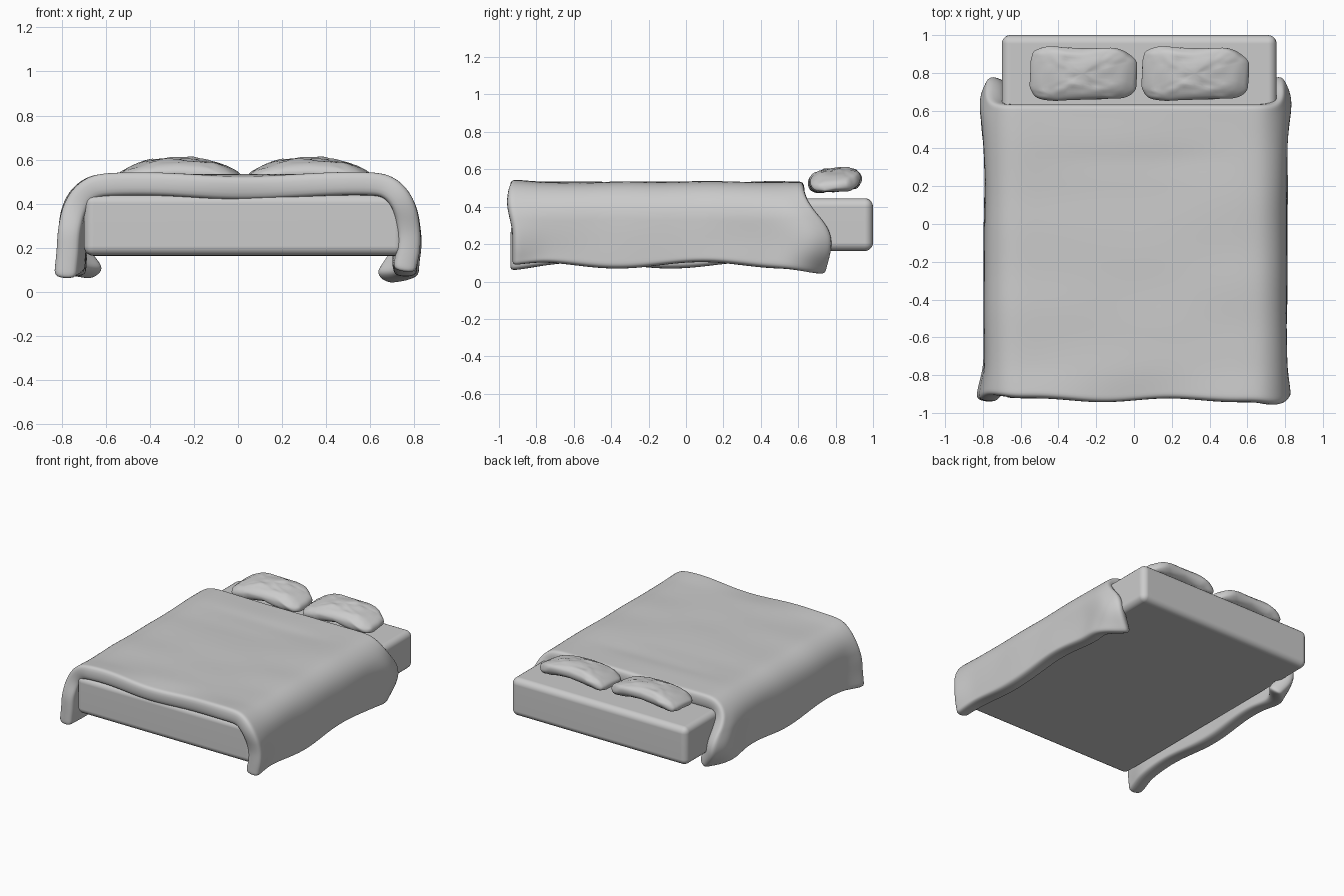
import bpy, bmesh, math
from mathutils import Vector, noise

if "Cube" in bpy.data.objects:
    bpy.data.objects.remove(bpy.data.objects["Cube"])


def smooth(a, b, t):
    t = max(0.0, min(1.0, (t - a) / (b - a)))
    return t * t * (3 - 2 * t)


def make_object(name, bm):
    bmesh.ops.recalc_face_normals(bm, faces=bm.faces)
    mesh = bpy.data.meshes.new(name)
    bm.to_mesh(mesh)
    bm.free()
    for p in mesh.polygons:
        p.use_smooth = True
    ob = bpy.data.objects.new(name, mesh)
    bpy.context.collection.objects.link(ob)
    return ob


# Mattress: a rounded slab
def mattress(x0, x1, y0, y1, z0, z1):
    bm = bmesh.new()
    bmesh.ops.create_cube(bm, size=1)
    for v in bm.verts:
        v.co = ((x0 + x1) / 2 + v.co.x * (x1 - x0),
                (y0 + y1) / 2 + v.co.y * (y1 - y0),
                (z0 + z1) / 2 + v.co.z * (z1 - z0))
    ob = make_object("mattress", bm)
    bev = ob.modifiers.new("rounding", 'BEVEL')
    bev.width = 0.045
    bev.segments = 5
    ob.modifiers.new("normals", 'WEIGHTED_NORMAL')


# Blanket: a draped U profile swept along the bed, then thickened
def blanket():
    half = [(0.75, z) for z in (0.085, 0.12, 0.17, 0.22, 0.27, 0.32)]
    for i in range(5):
        a = math.radians(22.5 * i)
        half.append((0.62 + 0.13 * math.cos(a), 0.35 + 0.13 * math.sin(a)))
    half += [(0.5, 0.48), (0.37, 0.48), (0.24, 0.48), (0.12, 0.48)]
    profile = [(-x, z) for x, z in half] + [(0, 0.48)] + half[::-1]
    steps = [0, 0.025, 0.06] + [0.06 + 0.88 * i / 22 for i in range(1, 22)] + [0.94, 0.975, 1]
    bm = bmesh.new()
    rows = []
    for t in steps:
        row = []
        front, back = 1 - smooth(0, 0.12, t), smooth(0.88, 1, t)
        for x, z in profile:
            side = 1 if x > 0 else -1
            drop = smooth(0.47, 0.22, z)
            low = smooth(0.2, 0.08, z)
            edge = smooth(0.6, 0.75, abs(x))
            y0 = -0.935 - 0.03 * edge * front * side * smooth(0.25, 0.42, z) + 0.012 * math.sin(9 * x)
            y1 = 0.635 + 0.135 * drop - 0.04 * low
            y = y0 + (y1 - y0) * t
            # side flaps bulge at both ends and tuck under at the head
            px, pz = x + 0.008, z
            px += side * drop * (0.025 * front + 0.025 * smooth(0.8, 0.95, t) - 0.05 * smooth(0.95, 1, t))
            px -= side * low * (0.09 * back + (0.02 * front if side > 0 else -0.015 * front))
            px += side * edge * 0.012 * noise.noise(Vector((side * 5, y * 2.5, z * 4)))
            pz += low * (0.018 * math.sin(7 * y + side) - 0.03 * back * (side > 0) - 0.01 * front)
            # soft creases on top
            pz += 0.008 * noise.noise(Vector((x * 2, y * 3.5, 1.7))) * (1 - drop)
            pz -= 0.006 * math.exp(-(((y - 0.34) / 0.06) ** 2)) * smooth(0.65, 0.2, abs(x))
            pz += 0.012 * front * (1 - drop) * math.cos(6 * x + 3)
            row.append(bm.verts.new((px, y, pz)))
        rows.append(row)
    for a, b in zip(rows, rows[1:]):
        for i in range(len(profile) - 1):
            bm.faces.new((a[i], a[i + 1], b[i + 1], b[i]))
    ob = make_object("blanket", bm)
    sol = ob.modifiers.new("thickness", 'SOLIDIFY')
    sol.thickness = 0.105
    sol.offset = 0
    sub = ob.modifiers.new("soften", 'SUBSURF')
    sub.levels = sub.render_levels = 2


# Pillow: a squared-off cushion, arched lengthwise with wrinkles
def pillow(name, cx, seed):
    bm = bmesh.new()
    bmesh.ops.create_uvsphere(bm, u_segments=64, v_segments=32, radius=1)

    def power(v, e):
        return math.copysign(abs(v) ** e, v)

    for v in bm.verts:
        r = math.hypot(v.co.x, v.co.y)
        a = math.atan2(v.co.y, v.co.x)
        rr = r ** 0.8
        u, w = rr * power(math.cos(a), 0.4), rr * power(math.sin(a), 0.4)
        n = noise.noise(Vector((u * 2.5 + seed, w * 2, v.co.z)))
        m = noise.noise(Vector((u * 5, w * 4 + seed, v.co.z * 2)))
        x = cx + 0.285 * u * (1 - 0.05 * w * w) + 0.012 * n
        y = 0.795 + 0.148 * w * (1 - 0.06 * u) + 0.012 * n - 0.012 * (1 - u * u) * w
        z = 0.55 - 0.045 * u * u + 0.012 * w + 0.058 * power(v.co.z, 0.8) + 0.008 * n + 0.006 * m
        v.co = (x, y, max(z, 0.452))
    make_object(name, bm)


mattress(-0.70, 0.755, -0.92, 1.0, 0.163, 0.445)
blanket()
pillow("left_pillow", -0.27, 3.1)
pillow("right_pillow", 0.322, 3.1)
